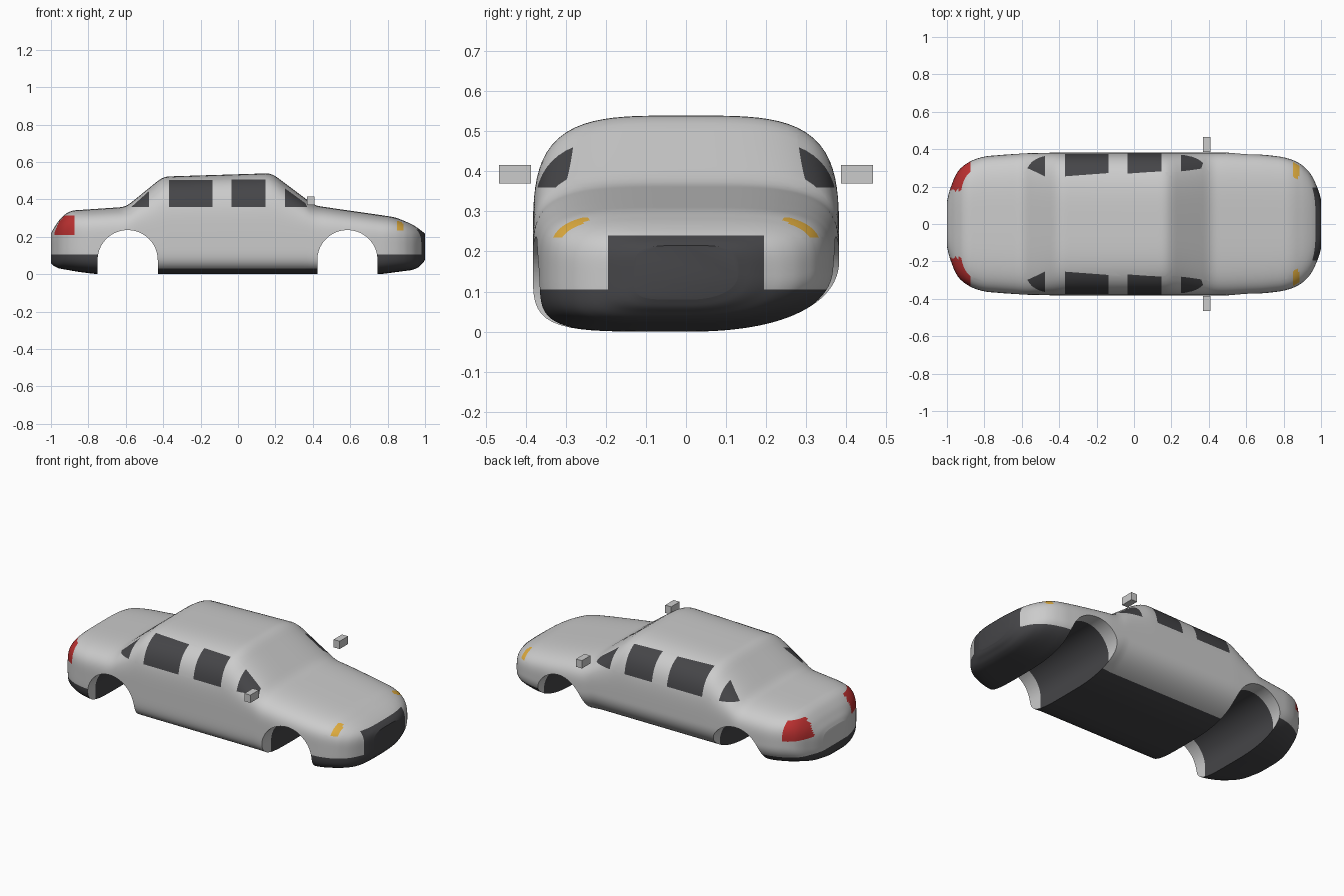
import bpy, bmesh, math
from mathutils import Vector

if "Cube" in bpy.data.objects:
    bpy.data.objects.remove(bpy.data.objects["Cube"])


def material(name, rgb):
    m = bpy.data.materials.new(name)
    m.diffuse_color = (*rgb, 1)
    m.use_nodes = True
    m.node_tree.nodes["Principled BSDF"].inputs["Base Color"].default_value = m.diffuse_color
    return m


MATS = [material("paint", (0.8, 0.8, 0.8)), material("dark_trim", (0.06, 0.06, 0.065)),
        material("red_lamp", (0.5, 0.03, 0.03)), material("amber_lamp", (0.75, 0.42, 0.05)),
        material("head_lamp", (0.95, 0.95, 0.95))]
DARK, RED, AMBER, LAMP = 1, 2, 3, 4

# Body profiles along the length: half width, top line, bottom line
WIDTH = [(-1, .12), (-.985, .19), (-.96, .26), (-.93, .30), (-.87, .34), (-.8, .362), (-.6, .378),
         (-.4, .382), (.5, .382), (.7, .37), (.8, .358), (.87, .335), (.92, .30), (.96, .25),
         (.985, .19), (1, .13)]
TOP = [(-1, .215), (-.985, .25), (-.95, .30), (-.9, .34), (-.6, .36), (-.4, .522), (.18, .54),
       (.41, .367), (.84, .305), (.93, .268), (.98, .235), (1, .215)]
BOTTOM = [(-1, .06), (-.98, .035), (-.85, .012), (-.75, 0), (.76, 0), (.95, .025), (.985, .05), (1, .08)]


def lerp(table, x):
    for (x0, v0), (x1, v1) in zip(table, table[1:]):
        if x <= x1:
            return v0 + (v1 - v0) * max(0, x - x0) / (x1 - x0)
    return table[-1][1]


def smooth(table, x):
    s = min(.025, 1 - abs(x))
    return sum(lerp(table, x + k * s) for k in (-1, -.5, 0, .5, 1)) / 5


def section(x, count=112):
    w, top, bot = smooth(WIDTH, x), smooth(TOP, x), smooth(BOTTOM, x)
    mid = min(.2, (top + bot) / 2)
    pts = []
    for i in range(count):
        a = math.tau * i / count
        c, s = math.cos(a), math.sin(a)
        n = 3.8 if s >= 0 else (2.3 if c > 0 else 5)
        r = (abs(c) ** n + abs(s) ** n) ** (-1 / n)
        pts.append((x, w * r * c, mid + r * s * ((top - mid) if s >= 0 else (mid - bot))))
    return pts


def paint(bm, axes, poly, where, mat):
    """Cut a convex outline into the skin and colour the faces inside it."""
    u, v = axes
    lo = [min(p[k] for p in poly) - .05 for k in (0, 1)]
    hi = [max(p[k] for p in poly) + .05 for k in (0, 1)]

    def near():
        out = []
        for f in bm.faces:
            c = f.calc_center_median()
            if lo[0] < c[u] < hi[0] and lo[1] < c[v] < hi[1] and where(c):
                out.append(f)
        return out

    edges = list(zip(poly, poly[1:] + poly[:1]))
    for p, q in edges:
        faces = near()
        geom = faces + list({e for f in faces for e in f.edges}) + list({w for f in faces for w in f.verts})
        co, no = Vector(), Vector()
        co[u], co[v] = p
        no[u], no[v] = q[1] - p[1], p[0] - q[0]
        bmesh.ops.bisect_plane(bm, geom=geom, dist=1e-5, plane_co=co, plane_no=no.normalized())
    for f in near():
        c = f.calc_center_median()
        side = [(q[0] - p[0]) * (c[v] - p[1]) - (q[1] - p[1]) * (c[u] - p[0]) for p, q in edges]
        if min(side) > 0 or max(side) < 0:
            f.material_index = mat


def rect(a, b, c, d):
    return [(a, c), (b, c), (b, d), (a, d)]


def finish(bm, name):
    bmesh.ops.recalc_face_normals(bm, faces=bm.faces)
    me = bpy.data.meshes.new(name)
    bm.to_mesh(me)
    bm.free()
    ob = bpy.data.objects.new(name, me)
    bpy.context.collection.objects.link(ob)
    return ob


def loft(bm, loops):
    rings = [[bm.verts.new(p) for p in loop] for loop in loops]
    strips = []
    for a, b in zip(rings, rings[1:]):
        strips.append([bm.faces.new((a[i - 1], a[i], b[i], b[i - 1])) for i in range(len(a))])
    bm.faces.new(rings[0])
    bm.faces.new(rings[-1])
    return strips


# Body shell
bm = bmesh.new()
N = 150
loft(bm, [section(math.sin(math.pi / 2 * (2 * i / N - 1))) for i in range(N + 1)])

# Dark sill and bumpers
XZ, YZ = (0, 2), (1, 2)
anywhere = lambda c: True
paint(bm, XZ, rect(-1.1, 1.1, -.05, .03), anywhere, DARK)
for a, b in ((-1.1, -.7), (.7, 1.1)):
    paint(bm, XZ, rect(a, b, -.05, .105), anywhere, DARK)

# Side windows
sides = lambda c: abs(c.y) > .25
for outline in (rect(-.37, -.135, .36, .503), rect(-.035, .148, .36, .507),
                [(-.57, .36), (-.475, .36), (-.475, .445)],
                [(.25, .36), (.37, .36), (.36, .38), (.25, .46)]):
    paint(bm, XZ, outline, sides, DARK)

# Grille and lamps
paint(bm, YZ, rect(-.195, .195, .1, .24), lambda c: c.x > .85, DARK)
for s in (1, -1):
    paint(bm, YZ, [(s * .13, .241), (s * .195, .241), (s * .165, .29)], lambda c: c.x > .8, LAMP)
paint(bm, XZ, rect(.85, .885, .235, .285), sides, AMBER)
paint(bm, XZ, rect(-1.01, -.875, .21, .315), lambda c: abs(c.y) > .18, RED)

body = finish(bm, "car_body")
for m in MATS:
    body.data.materials.append(m)


# Wheel arches cut through the body, dark inside with a painted lip
def arch_cutter(x):
    bm = bmesh.new()
    outline = [(x + .161, -.1)]
    outline += [(x + .161 * math.cos(math.pi * i / 40), .075 + .161 * math.sin(math.pi * i / 40))
                for i in range(41)]
    outline.append((x - .161, -.1))
    strips = loft(bm, [[(px, y, pz) for px, pz in outline] for y in (-.5, -.29, .29, .5)])
    for f in strips[1]:
        f.material_index = DARK
    ob = finish(bm, "arch_cutter")
    for m in MATS:
        ob.data.materials.append(m)
    ob.hide_render = True
    return ob


bpy.context.view_layer.objects.active = body
for x in (-.59, .585):
    cutter = arch_cutter(x)
    mod = body.modifiers.new("arch", 'BOOLEAN')
    mod.operation, mod.solver, mod.object = 'DIFFERENCE', 'EXACT', cutter
    bpy.ops.object.modifier_apply(modifier=mod.name)
    bpy.data.objects.remove(cutter)

bpy.ops.object.select_all(action='DESELECT')
body.select_set(True)
bpy.ops.object.shade_smooth_by_angle(angle=math.radians(35))

# Door mirrors
for side, name in ((1, "left_mirror"), (-1, "right_mirror")):
    bpy.ops.mesh.primitive_cube_add(size=1, location=(.389, side * .426, .3925))
    ob = bpy.context.object
    ob.name = name
    ob.scale = (.04, .08, .047)
